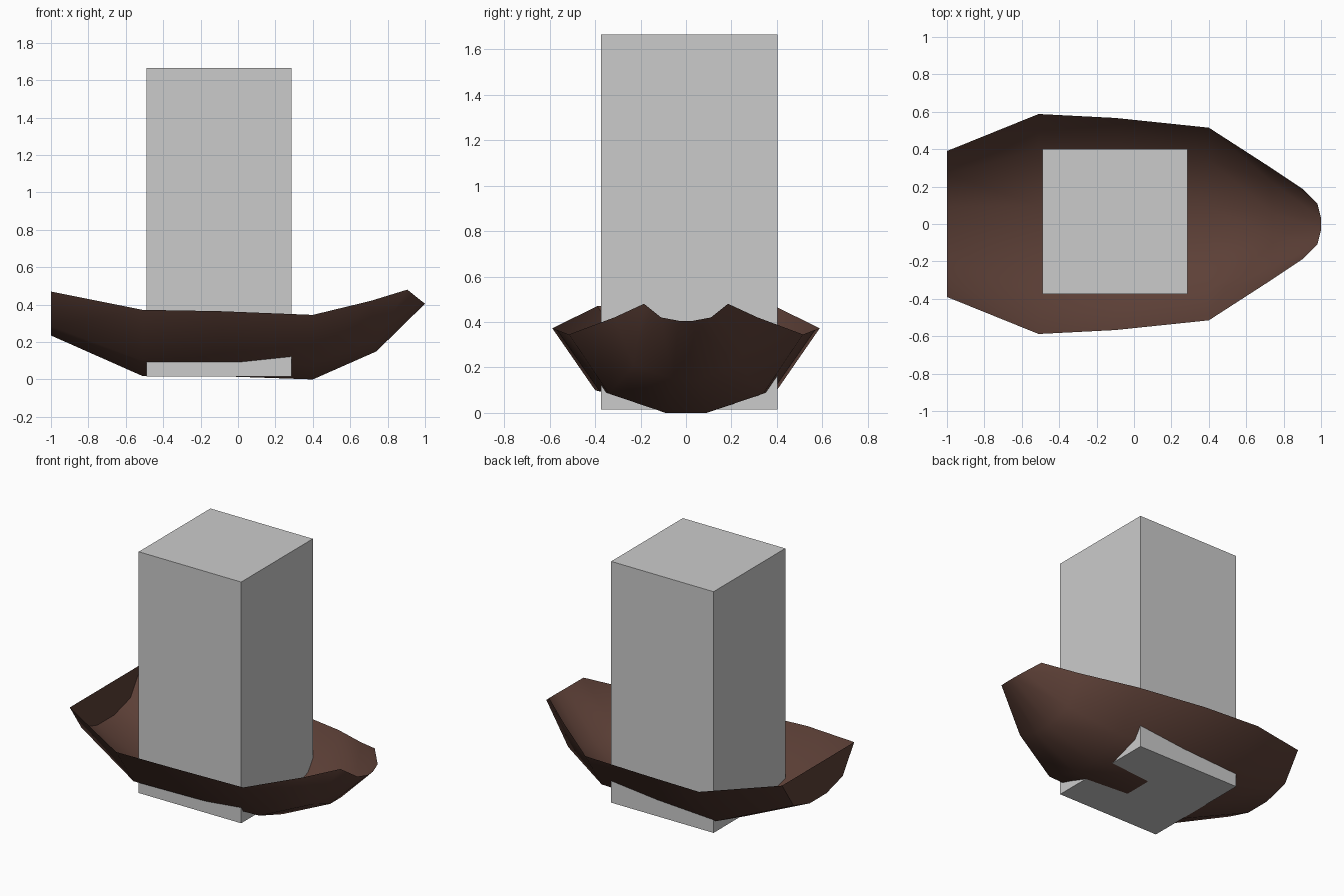
import bpy, math

if "Cube" in bpy.data.objects:
    bpy.data.objects.remove(bpy.data.objects["Cube"])


def material(name, rgb):
    m = bpy.data.materials.new(name)
    m.diffuse_color = (*rgb, 1)
    m.use_nodes = True
    m.node_tree.nodes["Principled BSDF"].inputs["Base Color"].default_value = m.diffuse_color
    return m


def add_mesh(name, verts, faces, mat):
    me = bpy.data.meshes.new(name)
    me.from_pydata(verts, [], faces)
    me.materials.append(mat)
    ob = bpy.data.objects.new(name, me)
    bpy.context.collection.objects.link(ob)
    return ob


brown = material("dark_brown_wood", (0.109, 0.051, 0.038))
grey = material("plain_grey", (0.60, 0.60, 0.60))

# Hull half-sections from stern to bow: rim, chine, keel edge as (x, y, z)
stations = [
    [(-1.00, 0.39, 0.47), (-1.00, 0.265, 0.285), (-1.00, 0.09, 0.235)],
    [(-0.51, 0.588, 0.372), (-0.51, 0.40, 0.10), (-0.51, 0.10, 0.018)],
    [(-0.10, 0.567, 0.365), (-0.06, 0.38, 0.096), (-0.06, 0.10, 0.016)],
    [(0.40, 0.515, 0.345), (0.40, 0.34, 0.085), (0.40, 0.09, 0.0)],
    [(0.71, 0.315, 0.42), (0.73, 0.23, 0.21), (0.74, 0.06, 0.15)],
    [(0.905, 0.185, 0.48), (0.98, 0.11, 0.42), (1.00, 0.03, 0.405)],
]

# Mirror every half-section into a full section, then bridge the sections
verts, faces = [], []
for half in stations:
    verts += half + [(x, -y, z) for x, y, z in reversed(half)]
n = 6
for i in range(len(stations) - 1):
    for j in range(n - 1):
        a = i * n + j
        faces.append((a, a + n, a + n + 1, a + 1))
faces.append(tuple(range(n)))  # transom

hull = add_mesh("boat_hull", verts, faces, brown)
bpy.context.view_layer.objects.active = hull
hull.select_set(True)
bpy.ops.object.mode_set(mode='EDIT')
bpy.ops.mesh.select_all(action='SELECT')
bpy.ops.mesh.normals_make_consistent(inside=False)
bpy.ops.object.mode_set(mode='OBJECT')
bpy.ops.object.shade_smooth_by_angle(angle=math.radians(60))

# Tall block standing in the hull
x0, x1, y0, y1, z0, z1 = -0.49, 0.285, -0.373, 0.402, 0.015, 1.665
bpy.ops.mesh.primitive_cube_add(size=1, location=((x0 + x1) / 2, (y0 + y1) / 2, (z0 + z1) / 2))
block = bpy.context.object
block.name = "tall_block"
block.scale = (x1 - x0, y1 - y0, z1 - z0)
bpy.ops.object.transform_apply(location=False, rotation=False, scale=True)
block.data.materials.append(grey)
